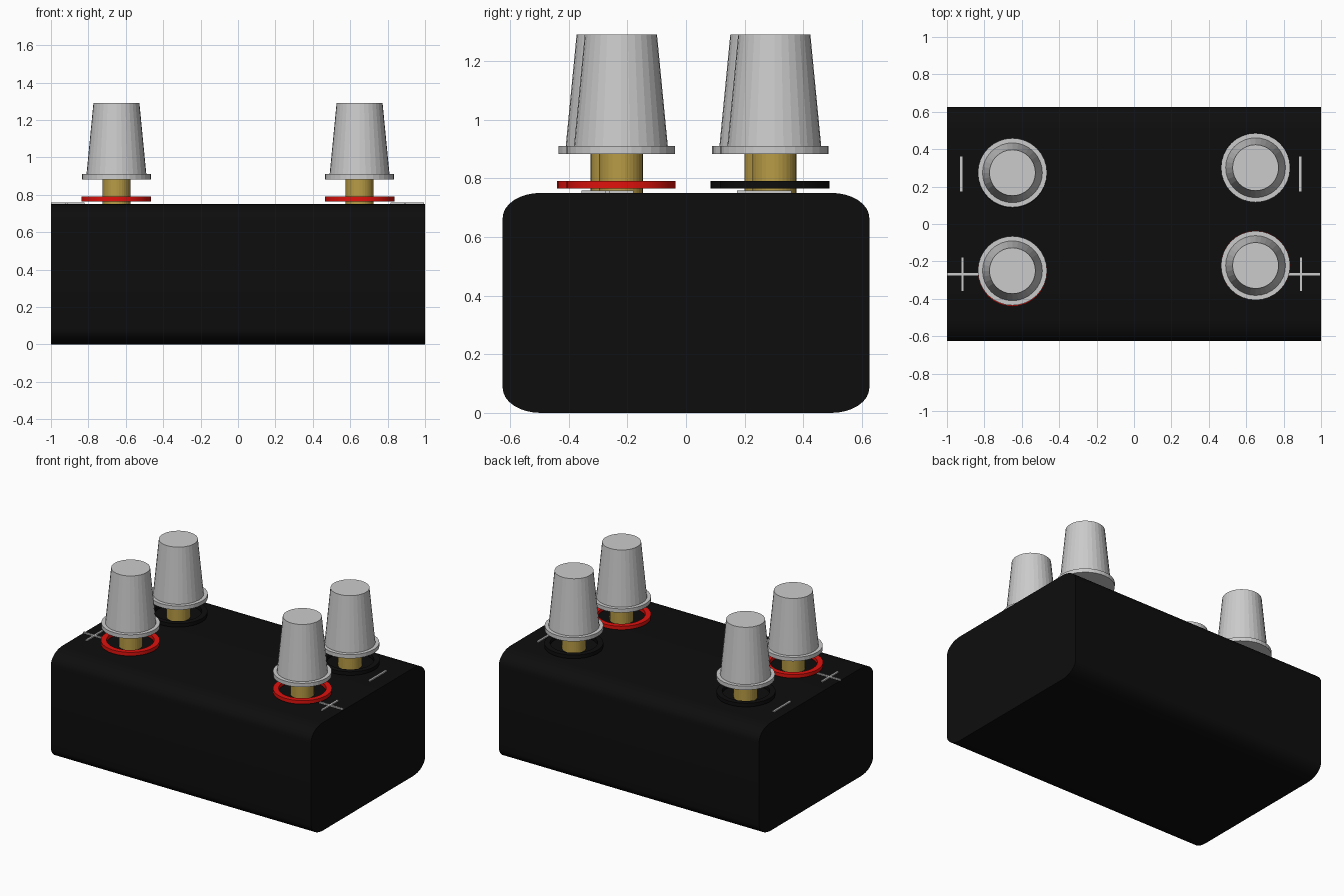
import bpy, bmesh, math

if "Cube" in bpy.data.objects:
    bpy.data.objects.remove(bpy.data.objects["Cube"])


def material(name, rgb):
    m = bpy.data.materials.new(name)
    m.diffuse_color = (*rgb, 1)
    m.use_nodes = True
    m.node_tree.nodes["Principled BSDF"].inputs["Base Color"].default_value = m.diffuse_color
    return m


black = material("black_plastic", (0.004, 0.004, 0.004))
red = material("red_ring", (0.75, 0.006, 0.004))
brass = material("brass", (0.48, 0.33, 0.06))


def finish(name, bm, mat=None, smooth=None):
    bmesh.ops.recalc_face_normals(bm, faces=bm.faces)
    me = bpy.data.meshes.new(name)
    bm.to_mesh(me)
    bm.free()
    ob = bpy.data.objects.new(name, me)
    bpy.context.collection.objects.link(ob)
    if mat:
        me.materials.append(mat)
    if smooth:
        bpy.ops.object.select_all(action='DESELECT')
        ob.select_set(True)
        bpy.context.view_layer.objects.active = ob
        bpy.ops.object.shade_smooth_by_angle(angle=math.radians(smooth))
    return ob


def lathe(name, x, y, profile, mat=None, sides=32, closed=False, smooth=None):
    """Revolve (radius, z) points about a vertical axis at x, y."""
    bm = bmesh.new()
    rings = []
    for r, z in profile:
        rings.append([bm.verts.new((x + r * math.cos(2 * math.pi * i / sides),
                                    y + r * math.sin(2 * math.pi * i / sides), z))
                      for i in range(sides)])
    pairs = list(zip(rings, rings[1:]))
    if closed:
        pairs.append((rings[-1], rings[0]))
    else:
        bm.faces.new(rings[0])
        bm.faces.new(rings[-1])
    for a, b in pairs:
        for i in range(sides):
            j = (i + 1) % sides
            bm.faces.new((a[i], a[j], b[j], b[i]))
    return finish(name, bm, mat, smooth)


def bar(name, x, y, sx, sy):
    bm = bmesh.new()
    bmesh.ops.create_cube(bm, size=1)
    for v in bm.verts:
        v.co = (x + v.co.x * sx, y + v.co.y * sy, 0.753 + v.co.z * 0.01)
    return finish(name, bm)


# Housing: rounded cross-section extruded along x
bm = bmesh.new()
ry, rz, steps = 0.13, 0.085, 8
section = []
for k, (sy, sz) in enumerate([(1, 1), (-1, 1), (-1, -1), (1, -1)]):
    for i in range(steps + 1):
        a = math.pi / 2 * (k + i / steps)
        section.append((sy * (0.625 - ry) + ry * math.cos(a),
                        0.375 + sz * (0.375 - rz) + rz * math.sin(a)))
face = bm.faces.new([bm.verts.new((-1, y, z)) for y, z in section])
ext = bmesh.ops.extrude_face_region(bm, geom=[face], use_keep_orig=True)
for v in ext["geom"]:
    if isinstance(v, bmesh.types.BMVert):
        v.co.x = 1
finish("housing", bm, black, 35)

# Four terminals: brass post, coloured ring, flanged tapered cap
for side, x, y, ring_y, ring_mat in [
        ("left_front", -0.65, -0.25, -0.254, red),
        ("right_front", 0.65, -0.222, -0.221, red),
        ("left_back", -0.65, 0.274, 0.27, black),
        ("right_back", 0.65, 0.301, 0.303, black)]:
    lathe(side + "_post", x, y, [(0.075, 0.74), (0.075, 0.89)], brass)
    lathe(side + "_ring", x, ring_y,
          [(0.186, 0.765), (0.186, 0.79), (0.15, 0.79), (0.15, 0.765)],
          ring_mat, closed=True, smooth=30)
    lathe(side + "_cap", x, y,
          [(0.185, 0.883), (0.185, 0.91), (0.16, 0.91), (0.123, 1.29)])

# Polarity marks beside the terminals
for side, plus_x, minus_x, arm_x in [("left", -0.917, -0.924, -0.91),
                                     ("right", 0.893, 0.888, 0.905)]:
    bar(side + "_plus_long", plus_x, -0.268, 0.013, 0.178)
    bar(side + "_plus_cross", arm_x, -0.268, 0.18, 0.013)
    bar(side + "_minus", minus_x, 0.267, 0.013, 0.186)
